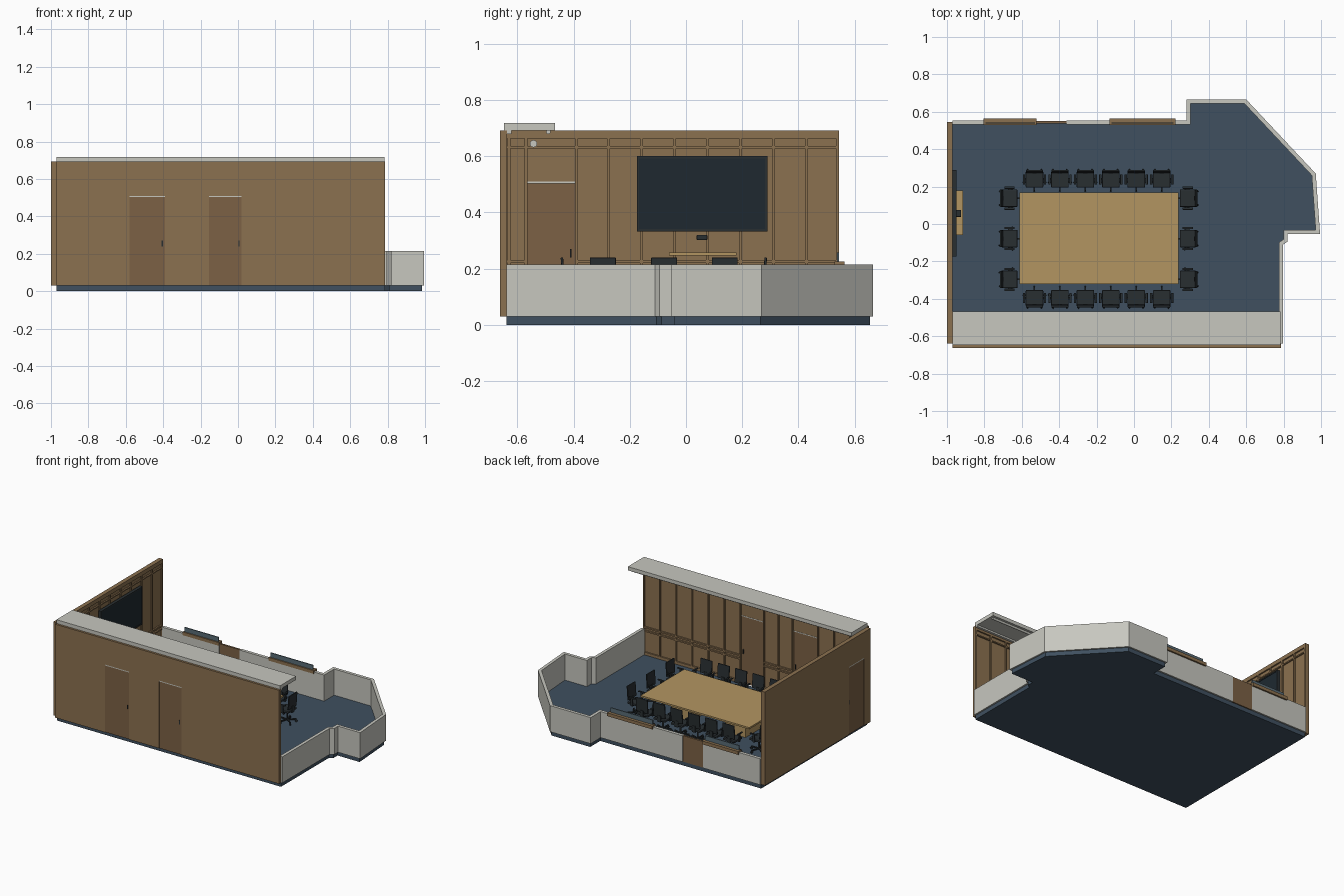
import bpy, bmesh, math
from mathutils import Matrix, Vector

if "Cube" in bpy.data.objects:
    bpy.data.objects.remove(bpy.data.objects["Cube"])


def mat(name, rgb):
    m = bpy.data.materials.new(name)
    m.diffuse_color = (*rgb, 1)
    m.use_nodes = True
    m.node_tree.nodes["Principled BSDF"].inputs["Base Color"].default_value = m.diffuse_color
    return m


WOOD = mat("wall_wood", (0.26, 0.165, 0.08))
DOOR = mat("door_wood", (0.2, 0.12, 0.06))
CARPET = mat("carpet", (0.05, 0.08, 0.115))
PLASTER = mat("plaster", (0.57, 0.57, 0.52))
OAK = mat("table_oak", (0.45, 0.3, 0.12))
BLACK = mat("black", (0.022, 0.028, 0.031))
SCREEN = mat("screen", (0.013, 0.022, 0.03))
GLASS = mat("glass", (0.1, 0.15, 0.18))


def add_box(bm, lo, hi, bevel=0, rot=None):
    c = [(a + b) / 2 for a, b in zip(lo, hi)]
    s = [abs(b - a) for a, b in zip(lo, hi)]
    m = Matrix.Translation(c) @ (rot or Matrix()) @ Matrix.Diagonal((*s, 1))
    vs = bmesh.ops.create_cube(bm, size=1, matrix=m)["verts"]
    if bevel:
        es = list({e for v in vs for e in v.link_edges})
        bmesh.ops.bevel(bm, geom=es, offset=bevel, segments=2, affect='EDGES', profile=0.5)


def add_cyl(bm, c, r, depth, n=12, rot=None):
    m = Matrix.Translation(c) @ (rot or Matrix())
    bmesh.ops.create_cone(bm, cap_ends=True, segments=n, radius1=r, radius2=r, depth=depth, matrix=m)


def finish(bm, name, material):
    bmesh.ops.recalc_face_normals(bm, faces=bm.faces)
    me = bpy.data.meshes.new(name)
    bm.to_mesh(me)
    bm.free()
    me.materials.append(material)
    ob = bpy.data.objects.new(name, me)
    bpy.context.collection.objects.link(ob)
    return ob


def boxes(name, material, items, bevel=0):
    bm = bmesh.new()
    for lo, hi in items:
        add_box(bm, lo, hi, bevel)
    return finish(bm, name, material)


def prism(name, material, pts, z0, z1):
    bm = bmesh.new()
    f = bm.faces.new([bm.verts.new((x, y, z0)) for x, y in pts])
    r = bmesh.ops.extrude_face_region(bm, geom=[f])
    bmesh.ops.translate(bm, vec=(0, 0, z1 - z0), verts=[v for v in r["geom"] if isinstance(v, bmesh.types.BMVert)])
    return finish(bm, name, material)


def offset(path, d):
    """Mitred sideways offset of an open path."""
    p = [Vector(q) for q in path]
    ns = []
    for a, b in zip(p, p[1:]):
        t = (b - a).normalized()
        ns.append(Vector((t.y, -t.x)))
    out = []
    for i, q in enumerate(p):
        n0, n1 = ns[max(i - 1, 0)], ns[min(i, len(ns) - 1)]
        out.append(q + (n0 + n1) * d / (1 + n0.dot(n1)))
    return out


def path_wall(name, path, z0, z1, half=0.011):
    prism(name, PLASTER, offset(path, half) + offset(path, -half)[::-1], z0, z1)


# floor slab and cut-down outer walls
FZ, LOW, HIGH = 0.03, 0.215, 0.692
outline = [(0.785, -0.64), (0.785, -0.105), (0.81, -0.088), (0.81, -0.042), (0.983, -0.042),
           (0.961, 0.265), (0.595, 0.655), (0.292, 0.655), (0.292, 0.543)]
prism("floor", CARPET, outline + [(-0.97, 0.543), (-0.97, -0.64)], 0, FZ)
path_wall("low_wall", outline + [(-0.36, 0.543)], FZ, LOW)
path_wall("low_wall_corner", [(-0.52, 0.543), (-0.97, 0.543)], FZ, LOW)
boxes("back_door", DOOR, [((-0.52, 0.536, FZ), (-0.36, 0.55, LOW))])

# windows cut off at wall height, in the back wall
for x0, x1 in [(-0.805, -0.52), (-0.13, 0.222)]:
    boxes("window_sill", WOOD, [((x0, 0.529, LOW - 0.012), (x1, 0.565, LOW + 0.011))])
    boxes("window_glass", GLASS, [((x0 + 0.01, 0.537, LOW), (x1 - 0.01, 0.544, 0.258))])


# panelled full-height walls; u runs along the wall, d through it
def panel_wall(name, u0, u1, outer, core, face, doors, stiles, swap):
    def b(ua, ub, da, db, za, zb):
        lo, hi = (ua, da, za), (ub, db, zb)
        return ((da, ua, za), (db, ub, zb)) if swap else (lo, hi)
    top = 0.51
    cuts = [u0] + [c for d in doors for c in d] + [u1]
    items = [b(a, c, outer, core, FZ, top) for a, c in zip(cuts[::2], cuts[1::2])]
    items.append(b(u0, u1, outer, core, top, HIGH))
    boxes(name, WOOD, items)
    trim = []
    for s in stiles:
        over = any(d0 + 0.01 < s < d1 - 0.01 for d0, d1 in doors)
        trim.append(b(s - 0.005, s + 0.005, core, face, top if over else FZ, HIGH))
    for za, zb in [(0.628, 0.636), (0.664, HIGH)]:
        trim.append(b(u0, u1, core, face, za, zb))
    for a, c in zip(cuts[::2], cuts[1::2]):
        trim += [b(a, c, core, face, FZ, 0.05), b(a, c, core, face, 0.195, 0.205),
                 b(a, c, core, face, 0.22, 0.23)]
    boxes(name + "_trim", WOOD, trim)
    t = core - outer
    for d0, d1 in doors:
        boxes(name + "_door", DOOR, [b(d0, d1, outer + t * 0.2, core - t * 0.2, FZ, top)])
        boxes(name + "_door_head", PLASTER, [b(d0, d1, outer, core + t * 0.1, top - 0.006, top)])
        boxes(name + "_door_handle", BLACK, [b(d1 - 0.018, d1 - 0.012, outer + t * 0.1, core + t * 0.3, 0.24, 0.27)])


left_stiles = [-0.63, -0.57, -0.39] + [-0.276 + 0.1175 * i for i in range(7)] + [0.54]
panel_wall("left_wall", -0.64, 0.545, -1.0, -0.98, -0.97, [(-0.565, -0.395)], left_stiles, True)
front_stiles = [0.78 - 0.126 * i for i in range(7)] + [-0.16, -0.275, -0.385, -0.585, -0.71, -0.835, -0.96]
panel_wall("front_wall", -0.97, 0.785, -0.663, -0.648, -0.638, [(-0.58, -0.39), (-0.155, 0.02)],
           front_stiles, False)

# ceiling edge with its lights
boxes("ceiling_strip", PLASTER, [((-0.97, -0.648, 0.692), (0.783, -0.467, 0.718))])
boxes("cornice", PLASTER, [((-0.97, -0.638, 0.68), (0.783, -0.622, 0.692))])
bm = bmesh.new()
add_cyl(bm, (-0.093, -0.49, 0.687), 0.008, 1.72, 12, Matrix.Rotation(math.pi / 2, 4, 'Y'))
finish(bm, "light_tube", PLASTER)

# wall screen, camera, shelf and clock on the left wall
boxes("screen_frame", BLACK, [((-0.972, -0.175, 0.332), (-0.95, 0.29, 0.342)), ((-0.972, -0.175, 0.592), (-0.95, 0.29, 0.601)),
                              ((-0.972, -0.175, 0.332), (-0.95, -0.167, 0.601)), ((-0.972, 0.282, 0.332), (-0.95, 0.29, 0.601))])
boxes("screen_panel", SCREEN, [((-0.97, -0.17, 0.335), (-0.953, 0.287, 0.598))])
boxes("camera", BLACK, [((-0.97, 0.038, 0.302), (-0.925, 0.076, 0.32))], 0.003)
boxes("shelf", OAK, [((-0.97, -0.06, 0.246), (-0.915, 0.18, 0.258))])
bm = bmesh.new()
add_cyl(bm, (-0.968, -0.543, 0.645), 0.013, 0.01, 24, Matrix.Rotation(math.pi / 2, 4, 'Y'))
finish(bm, "clock", PLASTER)

# conference table
boxes("table_top", OAK, [((-0.613, -0.32, 0.181), (0.238, 0.168, 0.193))])
boxes("table_base", OAK, [((x - 0.08, -0.17, FZ), (x + 0.08, 0.02, 0.181)) for x in (-0.4, 0.025)])

# office chair: faces -y, backrest at +y
bm = bmesh.new()
add_box(bm, (-0.047, -0.045, 0.085), (0.047, 0.042, 0.101), 0.005)
add_box(bm, (-0.046, 0.036, 0.11), (0.046, 0.045, 0.21), 0.003, Matrix.Rotation(math.radians(-4), 4, 'X'))
add_box(bm, (-0.012, 0.03, 0.08), (0.012, 0.046, 0.125))
add_cyl(bm, (0, 0, 0.055), 0.006, 0.07)
for s in (-1, 1):
    add_box(bm, (s * 0.05, -0.03, 0.138), (s * 0.062, 0.025, 0.145), 0.002)
    add_box(bm, (s * 0.053, -0.008, 0.088), (s * 0.059, 0.006, 0.138))
    add_box(bm, (s * 0.04, -0.008, 0.084), (s * 0.059, 0.006, 0.09))
for i in range(5):
    a = math.radians(90 + 36 + 72 * i)
    c, s = math.cos(a), math.sin(a)
    r = Matrix.Rotation(a, 4, 'Z')
    x, y = 0.03 * c, 0.03 * s
    add_box(bm, (x - 0.03, y - 0.004, 0.016), (x + 0.03, y + 0.004, 0.024), 0, r)
    add_cyl(bm, (0.058 * c, 0.058 * s, 0.008), 0.008, 0.008, 10, r @ Matrix.Rotation(math.pi / 2, 4, 'X'))
chair = finish(bm, "chair", BLACK)

places = []
for i in range(6):
    x = -0.532 + 0.136 * i
    places += [(x, 0.24, 0), (x, -0.398, math.pi)]
for y in (0.138, -0.078, -0.296):
    places += [(-0.668, y, math.pi / 2), (0.29, y, -math.pi / 2)]
for i, (x, y, a) in enumerate(places):
    ob = chair if i == 0 else chair.copy()
    if i:
        bpy.context.collection.objects.link(ob)
    ob.location = (x, y, FZ)
    ob.rotation_euler = (0, 0, a)
